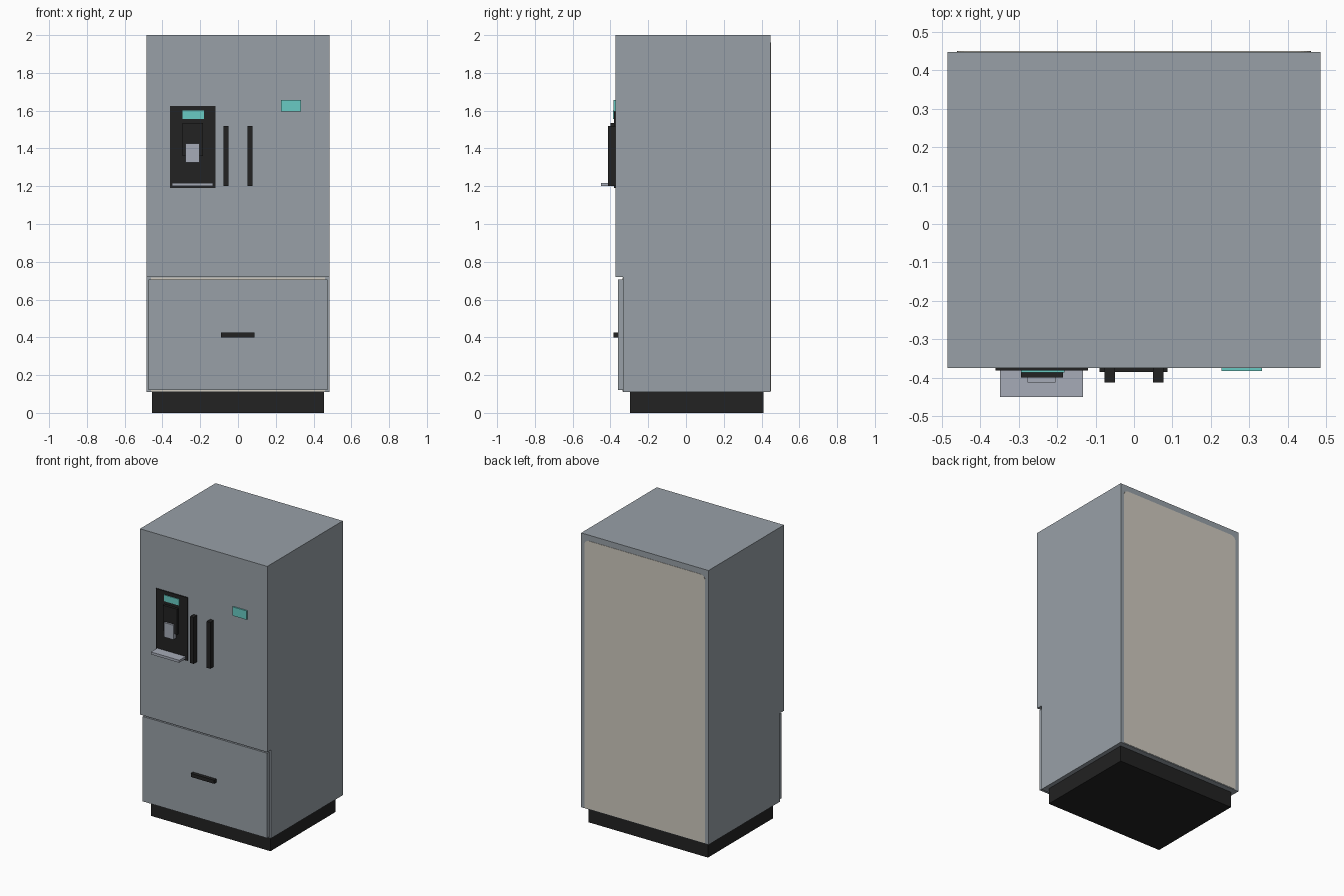
import bpy, bmesh, math

if "Cube" in bpy.data.objects:
    bpy.data.objects.remove(bpy.data.objects["Cube"])


def material(name, rgb):
    """Flat colour given as sRGB 0-255, stored linear."""
    m = bpy.data.materials.new(name)
    lin = [((c / 255 + 0.055) / 1.055) ** 2.4 for c in rgb]
    m.diffuse_color = (*lin, 1)
    m.use_nodes = True
    m.node_tree.nodes["Principled BSDF"].inputs["Base Color"].default_value = m.diffuse_color
    return m


STEEL = material("steel grey", (152, 160, 167))
LIGHT = material("light grey", (166, 171, 183))
CREAM = material("cream liner", (207, 202, 191))
BLACK = material("black", (34, 34, 34))
TEAL = material("teal display", (104, 203, 195))


def finish(name, bm, mat):
    bmesh.ops.recalc_face_normals(bm, faces=bm.faces)
    mesh = bpy.data.meshes.new(name)
    bm.to_mesh(mesh)
    bm.free()
    mesh.materials.append(mat)
    ob = bpy.data.objects.new(name, mesh)
    bpy.context.collection.objects.link(ob)
    return ob


def box(name, x, y, z, mat):
    """Box from (min, max) ranges on each axis."""
    bm = bmesh.new()
    bmesh.ops.create_cube(bm, size=1)
    for v in bm.verts:
        v.co = [r[0] if c < 0 else r[1] for c, r in zip(v.co, (x, y, z))]
    return finish(name, bm, mat)


def prism(name, points, offset, mat):
    """Extrude a flat outline along the offset vector."""
    bm = bmesh.new()
    face = bm.faces.new([bm.verts.new(p) for p in points])
    ext = bmesh.ops.extrude_face_region(bm, geom=[face], use_keep_orig=True)
    verts = [g for g in ext["geom"] if isinstance(g, bmesh.types.BMVert)]
    bmesh.ops.translate(bm, verts=verts, vec=offset)
    return finish(name, bm, mat)


# Cabinet with upper door front, stepped back behind the drawer
W, FRONT, BACK, STEP = 0.485, -0.374, 0.448, -0.333
side = [(FRONT, 2.0), (BACK, 2.0), (BACK, 0.11), (STEP, 0.11), (STEP, 0.72), (FRONT, 0.72)]
prism("cabinet", [(-W, y, z) for y, z in side], (2 * W, 0, 0), STEEL)

# Plinth
box("plinth", (-0.455, 0.455), (-0.296, 0.411), (0, 0.11), BLACK)

# Back panel with rounded top corners
R, PX, PZ = 0.035, 0.46, 1.96
outline = [(-PX, 0.115), (PX, 0.115)]
for start, cx in ((0, PX - R), (90, R - PX)):
    for i in range(7):
        a = math.radians(start + 15 * i)
        outline.append((cx + R * math.cos(a), PZ - R + R * math.sin(a)))
prism("back_panel", [(x, BACK - 0.002, z) for x, z in outline], (0, 0.004, 0), CREAM)

# Freezer drawer, the liner behind it and its pull
box("drawer_liner", (-0.46, 0.46), (STEP - 0.002, STEP + 0.002), (0.112, 0.718), CREAM)
box("drawer_front", (-0.475, 0.475), (-0.361, STEP - 0.001), (0.12, 0.705), STEEL)
box("drawer_handle", (-0.09, 0.087), (-0.385, -0.36), (0.40, 0.425), BLACK)

# Door handles
for label, s in (("left", -1), ("right", 1)):
    xs = sorted((s * 0.05, s * 0.077))
    box(label + "_door_handle", xs, (-0.412, FRONT), (1.20, 1.52), BLACK)

# Water dispenser
box("dispenser_panel", (-0.36, -0.12), (-0.381, FRONT), (1.19, 1.625), BLACK)
box("dispenser_display", (-0.294, -0.181), (-0.386, -0.38), (1.557, 1.60), TEAL)
box("dispenser_spout", (-0.294, -0.185), (-0.399, -0.38), (1.36, 1.535), BLACK)
box("dispenser_paddle", (-0.277, -0.204), (-0.412, -0.38), (1.325, 1.425), LIGHT)
box("drip_tray", (-0.349, -0.133), (-0.45, -0.38), (1.20, 1.217), LIGHT)

# Control screen on the right door
box("control_screen", (0.227, 0.333), (-0.383, FRONT), (1.595, 1.656), TEAL)
